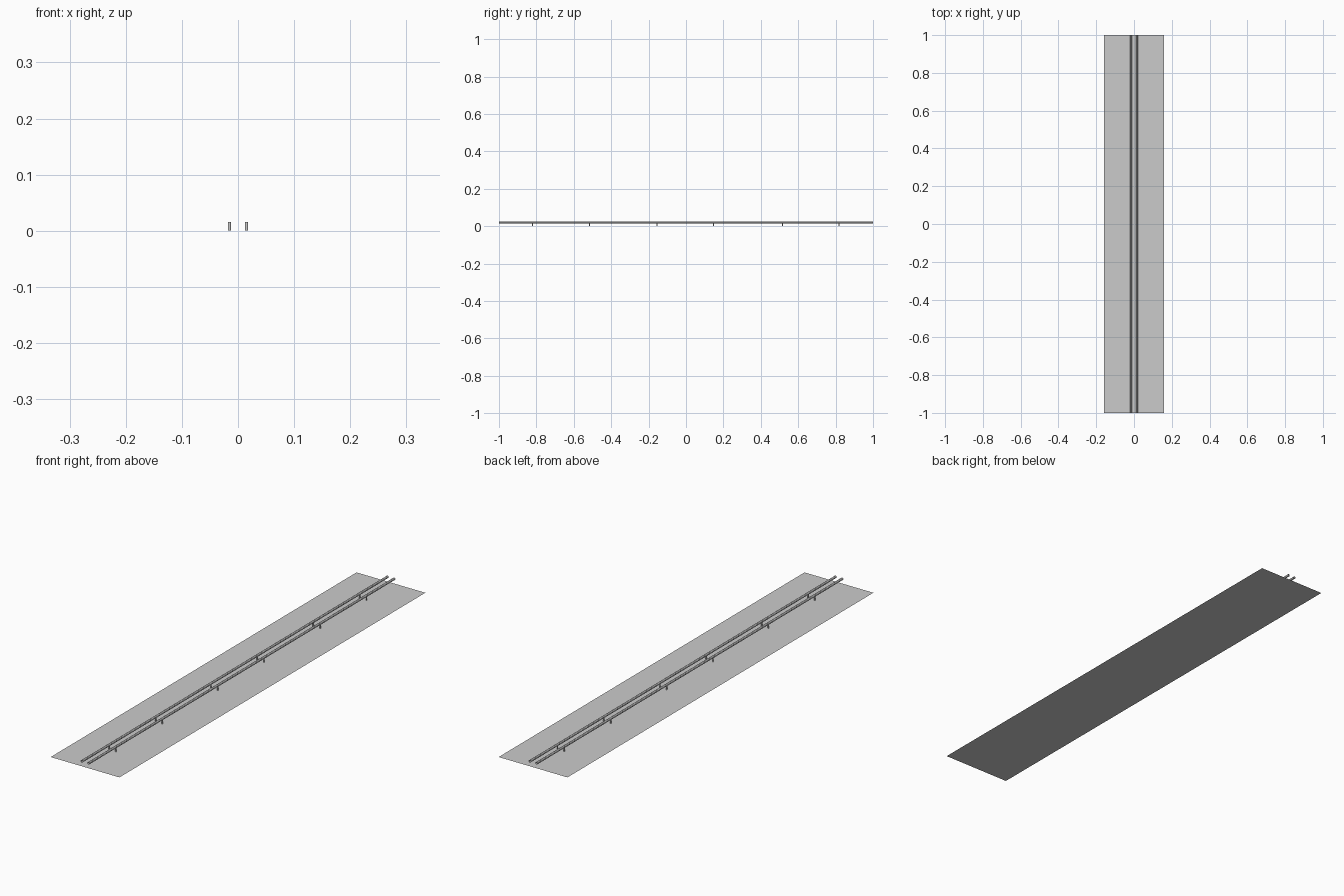
import bpy

if "Cube" in bpy.data.objects:
    bpy.data.objects.remove(bpy.data.objects["Cube"])

RAIL_X, RAIL_Z, RAIL_R = 0.0153, 0.02, 0.005
POST_R, POST_TOP = 0.0026, 0.016


def tube(name, radius, depth, loc, rot=(0, 0, 0), cap='NOTHING', sides=12):
    bpy.ops.mesh.primitive_cylinder_add(vertices=sides, radius=radius, depth=depth,
                                        location=loc, rotation=rot, end_fill_type=cap)
    ob = bpy.context.object
    ob.name = name
    bpy.ops.object.shade_smooth_by_angle()
    return ob


# Flat base strip
bpy.ops.mesh.primitive_plane_add(size=1)
base = bpy.context.object
base.name = "base_strip"
base.scale = (0.315, 2, 1)
bpy.ops.object.transform_apply(location=False, rotation=False, scale=True)

for side, x in (("left", -RAIL_X), ("right", RAIL_X)):
    # Open-ended round rail
    tube(f"rail_{side}", RAIL_R, 2, (x, 0, RAIL_Z), (1.5707963, 0, 0))
    # Short posts holding up the rail, in three pairs
    for i, y in enumerate((-0.82, -0.517, -0.155, 0.148, 0.515, 0.818)):
        tube(f"post_{side}_{i + 1}", POST_R, POST_TOP, (x, y, POST_TOP / 2))
